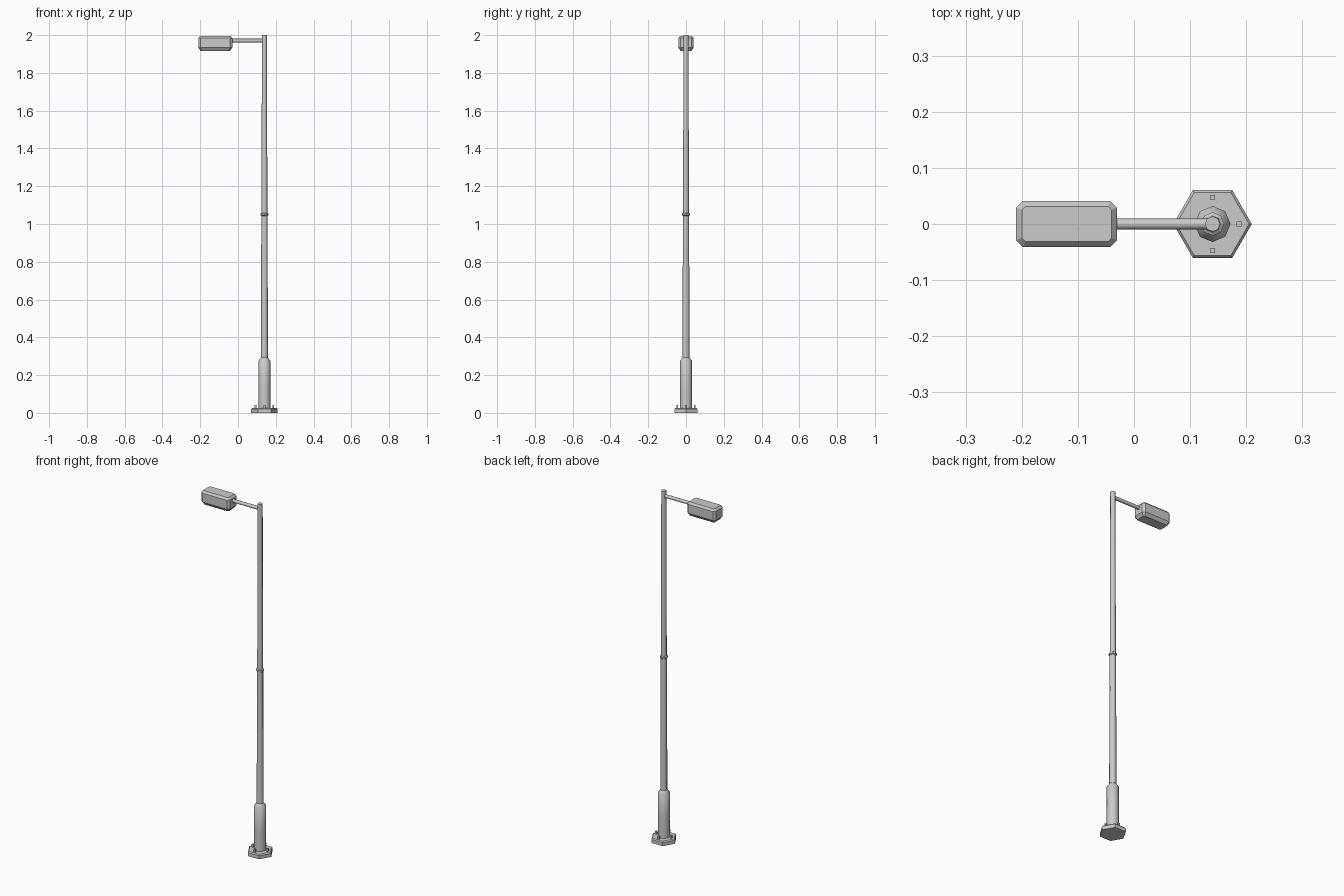
import bpy, bmesh, math

if "Cube" in bpy.data.objects:
    bpy.data.objects.remove(bpy.data.objects["Cube"])

PX = 0.14  # pole axis


def finish(name, bm, smooth=None):
    bmesh.ops.recalc_face_normals(bm, faces=bm.faces)
    me = bpy.data.meshes.new(name)
    bm.to_mesh(me)
    bm.free()
    ob = bpy.data.objects.new(name, me)
    bpy.context.collection.objects.link(ob)
    if smooth:
        bpy.ops.object.select_all(action='DESELECT')
        ob.select_set(True)
        bpy.context.view_layer.objects.active = ob
        bpy.ops.object.shade_smooth_by_angle(angle=math.radians(smooth))
    return ob


def loft(name, rings, smooth=None):
    """Skin a list of equal-length point rings and cap both ends."""
    bm = bmesh.new()
    loops = [[bm.verts.new(p) for p in ring] for ring in rings]
    n = len(loops[0])
    for a, b in zip(loops, loops[1:]):
        for i in range(n):
            j = (i + 1) % n
            bm.faces.new((a[i], a[j], b[j], b[i]))
    bm.faces.new(loops[0][::-1])
    bm.faces.new(loops[-1])
    return finish(name, bm, smooth)


def lathe(name, profile, sides, center=(PX, 0), smooth=None, turn=0.0):
    """Upright turned part from (radius, z) pairs."""
    angles = [turn + 2 * math.pi * i / sides for i in range(sides)]
    rings = [[(center[0] + r * math.cos(a), center[1] + r * math.sin(a), z)
              for a in angles] for r, z in profile]
    return loft(name, rings, smooth)


def chamfer_rect(x0, x1, hy, c, z):
    return [(x0 + c, -hy, z), (x1 - c, -hy, z), (x1, -hy + c, z), (x1, hy - c, z),
            (x1 - c, hy, z), (x0 + c, hy, z), (x0, hy - c, z), (x0, -hy + c, z)]


# Hexagonal foot plate
lathe("foot_plate", [(0.07, 0), (0.07, 0.02), (0.065, 0.026)], 6)

# Anchor bolts around the foot
for i in range(4):
    a = i * math.pi / 2
    c = (PX + 0.047 * math.cos(a), 0.047 * math.sin(a))
    lathe(f"anchor_bolt_{i + 1}", [(0.0065, 0.02), (0.0065, 0.043)], 4, c, turn=math.pi / 4)

# Wide lower sleeve with a shoulder, then the tapering pole
lathe("lower_sleeve", [(0.032, 0.02), (0.032, 0.14), (0.032, 0.275), (0.018, 0.293)], 8, smooth=50)
lathe("lower_pole", [(0.0185, 0.28), (0.0165, 1.05)], 8, smooth=50)
lathe("pole_collar", [(0.016, 1.043), (0.021, 1.047), (0.021, 1.055), (0.015, 1.059)], 8)
lathe("upper_pole", [(0.0155, 1.05), (0.0135, 2.0)], 8, smooth=50)

# Horizontal arm
loft("lamp_arm", [[(x, 0.01 * math.cos(k * math.pi / 4), 1.971 + 0.01 * math.sin(k * math.pi / 4))
                   for k in range(8)] for x in (-0.04, PX)], smooth=50)

# Lamp housing with chamfered edges and narrowed underside
loft("lamp_head", [
    chamfer_rect(-0.198, -0.042, 0.029, 0.006, 1.917),
    chamfer_rect(-0.21, -0.03, 0.041, 0.012, 1.934),
    chamfer_rect(-0.21, -0.03, 0.041, 0.012, 1.985),
    chamfer_rect(-0.2, -0.04, 0.031, 0.006, 1.996)])
